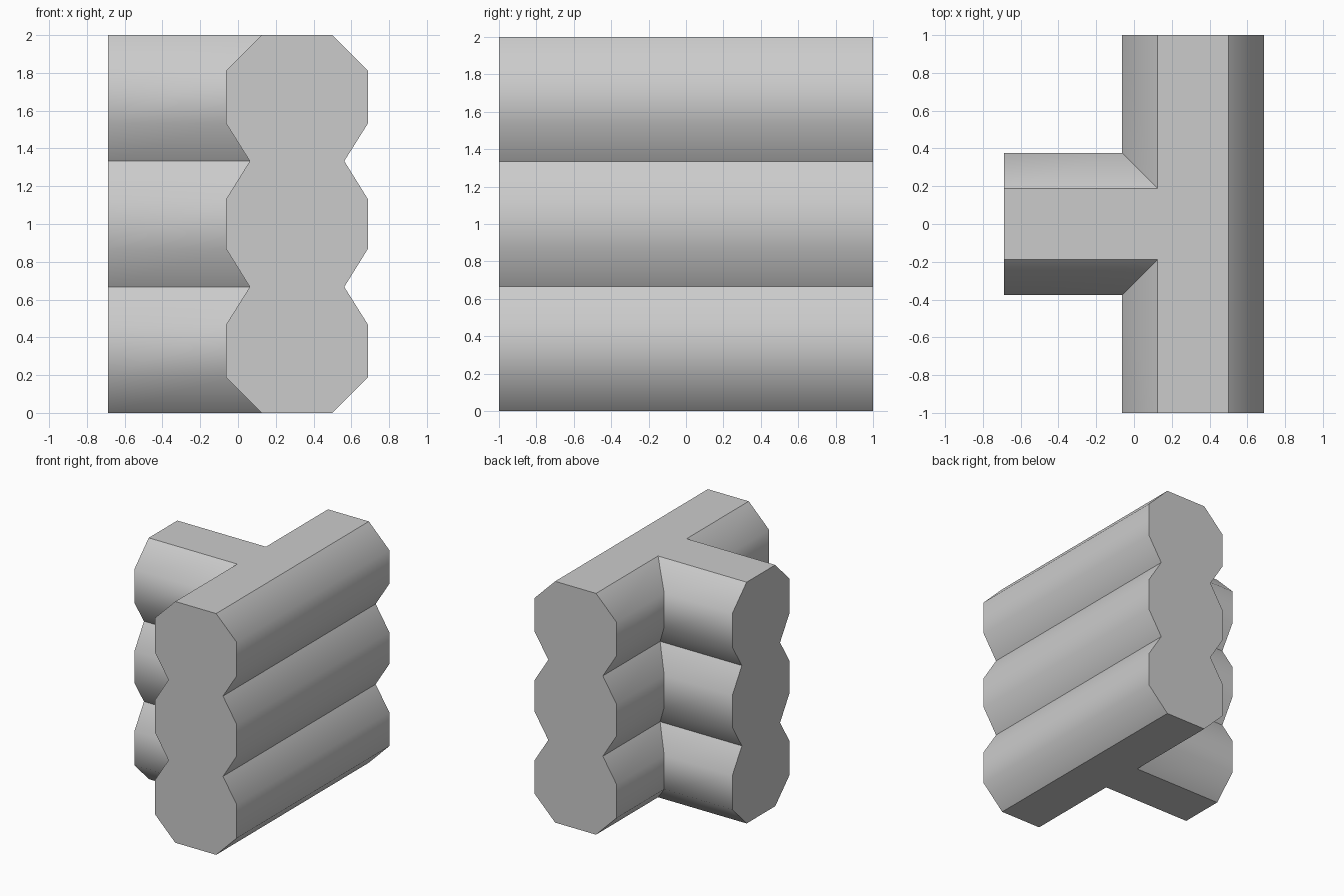
import bpy, bmesh

if "Cube" in bpy.data.objects:
    bpy.data.objects.remove(bpy.data.objects["Cube"])

# Log stack profile: (height, half width), bulging three times
PROFILE = [(0, .1875), (.1875, .375), (.468, .375), (.667, .25), (.868, .375),
           (1.132, .375), (1.333, .25), (1.532, .375), (1.8125, .375), (2, .1875)]
ROUNDED = {1, 2, 4, 5, 7, 8}    # profile corners shaded smooth
CENTRE, END = .3125, -.6875     # main wall axis and tip of the branch wall
FLAT_ENDS = {1, 4, 7}           # outline segments that are flat cut ends


def t_outline(h):
    """T-shaped floor plan for a wall of half width h, counter-clockwise."""
    a, b = CENTRE - h, CENTRE + h
    return [(b, -1), (b, 1), (a, 1), (a, h), (END, h), (END, -h), (a, -h), (a, -1)]


bm = bmesh.new()
rings = [[bm.verts.new((x, y, z)) for x, y in t_outline(h)] for z, h in PROFILE]

# Top and bottom faces
bm.faces.new(rings[-1])
bm.faces.new(rings[0][::-1])

for i in range(8):
    j = (i + 1) % 8
    if i in FLAT_ENDS:
        # One cut-end face following the whole profile
        bm.faces.new([r[j] for r in rings] + [r[i] for r in reversed(rings)])
    else:
        # Log sides running along the wall
        for low, high in zip(rings, rings[1:]):
            bm.faces.new((low[i], low[j], high[j], high[i]))

# Smooth log sides, sharp grooves, mitres and ends
for f in bm.faces:
    f.smooth = True
for e in bm.edges:
    e.smooth = False
for k in ROUNDED:
    for i in set(range(8)) - FLAT_ENDS:
        e = bm.edges.get((rings[k][i], rings[k][(i + 1) % 8]))
        e.smooth = True

bm.normal_update()
mesh = bpy.data.meshes.new("log_wall_junction")
bm.to_mesh(mesh)
bm.free()
bpy.context.collection.objects.link(bpy.data.objects.new("log_wall_junction", mesh))
